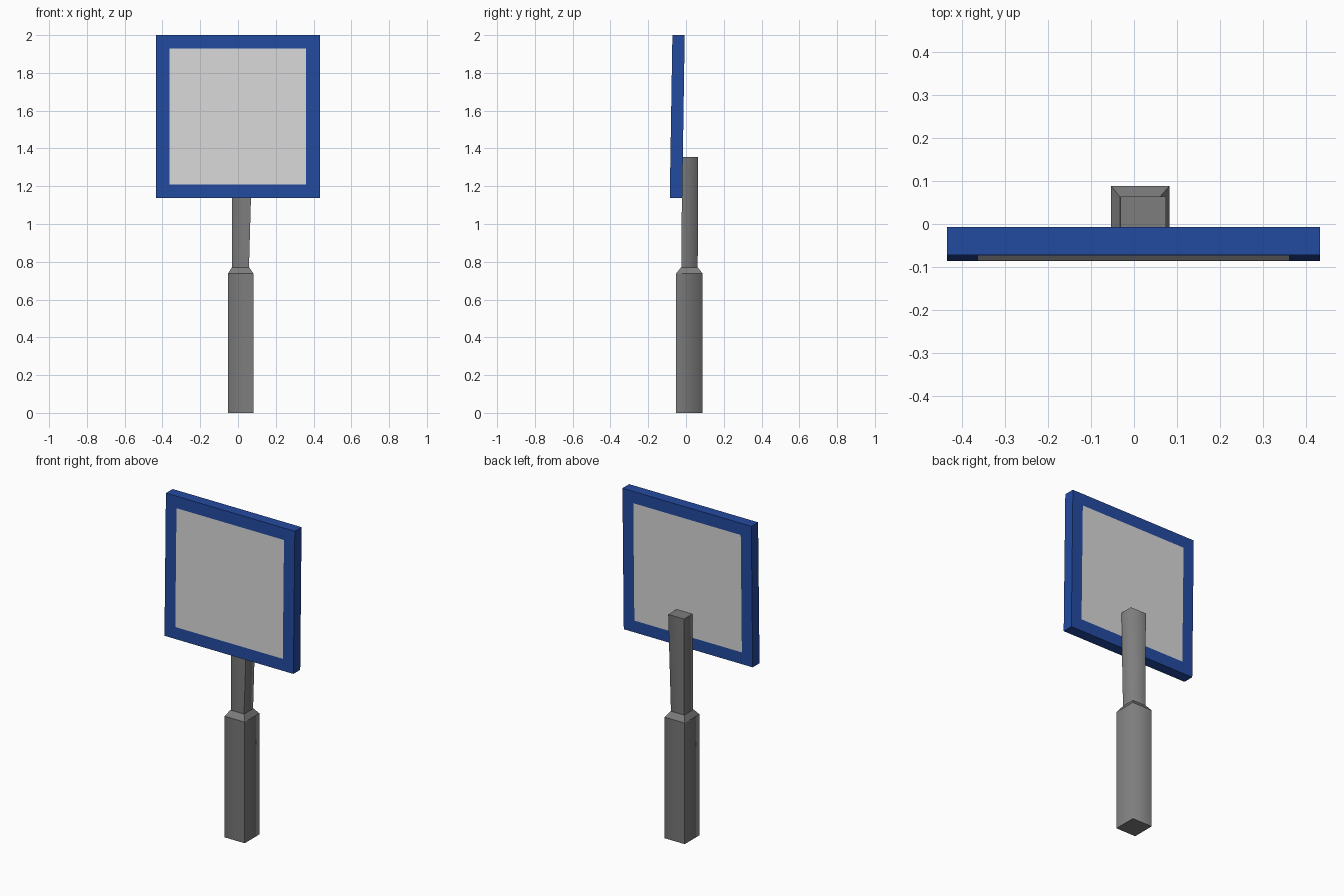
import bpy, bmesh

if "Cube" in bpy.data.objects:
    bpy.data.objects.remove(bpy.data.objects["Cube"])


def material(name, color):
    m = bpy.data.materials.new(name)
    m.diffuse_color = (*color, 1)
    m.use_nodes = True
    m.node_tree.nodes["Principled BSDF"].inputs["Base Color"].default_value = m.diffuse_color
    return m


blue = material("blue paint", (0.017, 0.069, 0.352))
white = material("pale grey panel", (0.69, 0.69, 0.69))
grey = material("grey metal", (0.205, 0.205, 0.205))


def loft(bm, sections):
    """Skin rectangular sections (x0, x1, y0, y1, z) into a capped column."""
    rings = [[bm.verts.new(p) for p in ((a, c, z), (b, c, z), (b, d, z), (a, d, z))]
             for a, b, c, d, z in sections]
    for lo, hi in zip(rings, rings[1:]):
        for i in range(4):
            j = (i + 1) % 4
            bm.faces.new((lo[i], lo[j], hi[j], hi[i]))
    bm.faces.new(rings[0][::-1])
    bm.faces.new(rings[-1])
    bm.normal_update()
    return rings


def finish(bm, name, mats):
    mesh = bpy.data.meshes.new(name)
    bm.to_mesh(mesh)
    bm.free()
    for m in mats:
        mesh.materials.append(m)
    ob = bpy.data.objects.new(name, mesh)
    bpy.context.collection.objects.link(ob)
    return ob


def column(name, sections):
    """Square column, smooth round two corners and crisp on the other two."""
    bm = bmesh.new()
    rings = loft(bm, sections)
    for f in bm.faces:
        f.smooth = abs(f.normal.z) < 0.3
    for lo, hi in zip(rings, rings[1:]):
        for i in (1, 3):
            bm.edges.get((lo[i], hi[i])).smooth = False
    for ring in rings:
        for i in range(4):
            bm.edges.get((ring[i], ring[(i + 1) % 4])).smooth = False
    return finish(bm, name, [grey])


# Thick lower post with bevelled shoulder
column("lower_post", [(-0.053, 0.082, -0.053, 0.088, 0),
                      (-0.053, 0.082, -0.053, 0.088, 0.737),
                      (-0.033, 0.06, -0.027, 0.063, 0.77)])

# Slender neck widening slightly behind the board
column("neck", [(-0.031, 0.058, -0.025, 0.062, 0.77),
                (-0.031, 0.075, -0.02, 0.064, 1.355)])

# Slightly tilted sign board with inset panels on both faces
bm = bmesh.new()
loft(bm, [(-0.435, 0.433, -0.086, -0.02, 1.137),
          (-0.435, 0.433, -0.072, -0.007, 2.0)])
broad = [f for f in bm.faces if abs(f.normal.y) > 0.9]
bmesh.ops.inset_individual(bm, faces=broad, thickness=0.102)
for f in broad:
    f.material_index = 1
finish(bm, "sign_board", [blue, white])
